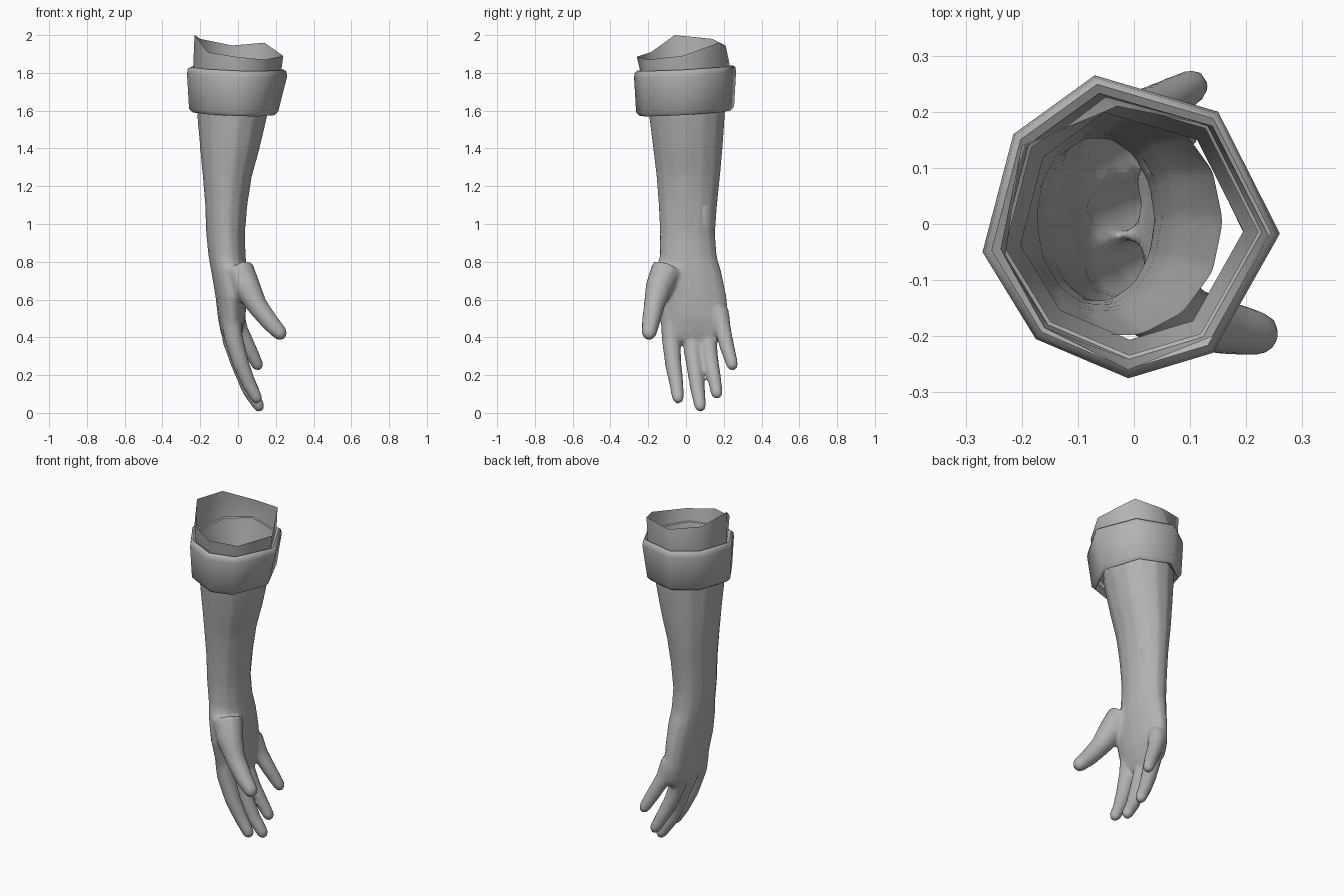
import bpy, bmesh, math
from mathutils import Vector

if "Cube" in bpy.data.objects:
    bpy.data.objects.remove(bpy.data.objects["Cube"])

grey = bpy.data.materials.new("plain_grey")
grey.diffuse_color = (0.45, 0.45, 0.45, 1)
grey.use_nodes = True
grey.node_tree.nodes["Principled BSDF"].inputs["Base Color"].default_value = grey.diffuse_color


def bridge(bm, a, b):
    n = len(a)
    for i in range(n):
        bm.faces.new((a[i], a[(i + 1) % n], b[(i + 1) % n], b[i]))


def loft(bm, rows, capped=True):
    """Skin a stack of equal rings."""
    rings = [[bm.verts.new(p) for p in row] for row in rows]
    for a, b in zip(rings, rings[1:]):
        bridge(bm, a, b)
    if capped:
        bm.faces.new(rings[0][::-1])
        bm.faces.new(rings[-1])


def digit(bm, path, sides=12):
    """Tapered round tube with a rounded tip; path holds x, y, z, radius."""
    pts = [(Vector(p[:3]), p[3]) for p in path]
    end, r = pts[-1]
    t = (end - pts[-2][0]).normalized()
    pts += [(end + t * r * 0.55, r * 0.82), (end + t * r * 0.95, r * 0.4)]
    rows = []
    for i, (c, rad) in enumerate(pts):
        t = (pts[min(i + 1, len(pts) - 1)][0] - pts[max(i - 1, 0)][0]).normalized()
        u = t.cross(Vector((0, 1, 0))).normalized()
        v = t.cross(u)
        rows.append([c + rad * (u * math.cos(k * math.tau / sides) +
                                v * math.sin(k * math.tau / sides)) for k in range(sides)])
    loft(bm, rows)


def make_object(name, bm):
    bmesh.ops.recalc_face_normals(bm, faces=bm.faces)
    mesh = bpy.data.meshes.new(name)
    bm.to_mesh(mesh)
    bm.free()
    mesh.materials.append(grey)
    ob = bpy.data.objects.new(name, mesh)
    bpy.context.collection.objects.link(ob)
    return ob


def smooth(ob, angle):
    bpy.ops.object.select_all(action='DESELECT')
    ob.select_set(True)
    bpy.context.view_layer.objects.active = ob
    bpy.ops.object.shade_smooth_by_angle(angle=math.radians(angle))


# Forearm and palm: z, centre x, centre y, half width x, half width y
sections = [
    (1.72, -.030, .005, .190, .210), (1.58, -.030, .005, .187, .205),
    (1.40, -.043, .010, .158, .187), (1.25, -.057, .012, .130, .171),
    (1.10, -.062, .010, .112, .157), (.95, -.066, .008, .103, .148),
    (.83, -.058, .012, .099, .153), (.75, -.047, .012, .095, .177),
    (.62, -.037, .022, .083, .195), (.50, -.033, .042, .073, .186),
    (.42, -.034, .045, .057, .168), (.385, -.030, .042, .038, .140)]
bm = bmesh.new()
loft(bm, [[(cx + rx * math.cos(k * math.tau / 14), cy + ry * math.sin(k * math.tau / 14), z)
           for k in range(14)] for z, cx, cy, rx, ry in sections])

# Thumb, then four fingers
digit(bm, [(0, -.10, .76, .085), (.05, -.145, .66, .072), (.10, -.168, .57, .056),
           (.165, -.185, .485, .049), (.22, -.195, .425, .041)])
digit(bm, [(-.035, -.08, .50, .052), (-.025, -.08, .40, .050), (.015, -.068, .26, .044),
           (.06, -.05, .15, .038), (.098, -.042, .08, .032)])
digit(bm, [(-.04, .015, .50, .052), (-.035, .03, .38, .048), (.01, .045, .25, .044),
           (.06, .062, .12, .039), (.11, .075, .037, .032)])
digit(bm, [(-.04, .10, .50, .050), (-.035, .115, .40, .047), (.005, .13, .28, .042),
           (.05, .15, .18, .037), (.088, .163, .105, .032)])
digit(bm, [(-.02, .175, .54, .052), (.01, .195, .44, .044), (.06, .22, .34, .039),
           (.103, .245, .255, .032)])
arm = make_object("arm_and_hand", bm)

# Fuse into one skin, soften the joins and thin the mesh
m = arm.modifiers.new("fuse", 'REMESH')
m.mode, m.voxel_size = 'VOXEL', 0.010
m = arm.modifiers.new("soften", 'SMOOTH')
m.factor, m.iterations = 0.5, 8
m = arm.modifiers.new("thin", 'DECIMATE')
m.ratio = 0.12
deps = bpy.context.evaluated_depsgraph_get()
skin = bpy.data.meshes.new_from_object(arm.evaluated_get(deps))
arm.modifiers.clear()
arm.data = skin

# Open the top of the arm
bm = bmesh.new()
bm.from_mesh(skin)
bmesh.ops.bisect_plane(bm, geom=bm.verts[:] + bm.edges[:] + bm.faces[:],
                       plane_co=(0, 0, 1.66), plane_no=(0, 0, 1), clear_outer=True)
bm.to_mesh(skin)
bm.free()
if not skin.materials:
    skin.materials.append(grey)
smooth(arm, 70)

# Folded cuff: uneven eight-sided band with bevelled lips
outline = [(-.07, .265), (.15, .20), (.26, -.017), (.14, -.23),
           (-.01, -.275), (-.175, -.205), (-.27, -.05), (-.215, .16)]


def ring(scale, z, lean=0.0):
    return [(x * scale - lean * max(x, 0), y * scale, z + .05 * y - .03 * x)
            for x, y in outline]


bm = bmesh.new()
loft(bm, [ring(.76, 1.605), ring(.89, 1.585, .14), ring(.96, 1.605, .14),
          ring(1.0, 1.79), ring(.985, 1.815), ring(.94, 1.825), ring(.85, 1.81)], False)
smooth(make_object("cuff", bm), 60)

# Sleeve end rising out of the cuff, with a ragged rim
rim = [(-.03, .21, 1.945), (.14, .175, 1.96), (.24, -.02, 1.89), (.14, -.20, 1.87),
       (-.01, -.26, 1.885), (-.16, -.185, 1.91), (-.23, -.06, 2.0), (-.20, .14, 1.98)]
bm = bmesh.new()
loft(bm, [ring(.75, 1.63), ring(.85, 1.78), ring(.88, 1.82), rim], False)
smooth(make_object("sleeve_end", bm), 60)
